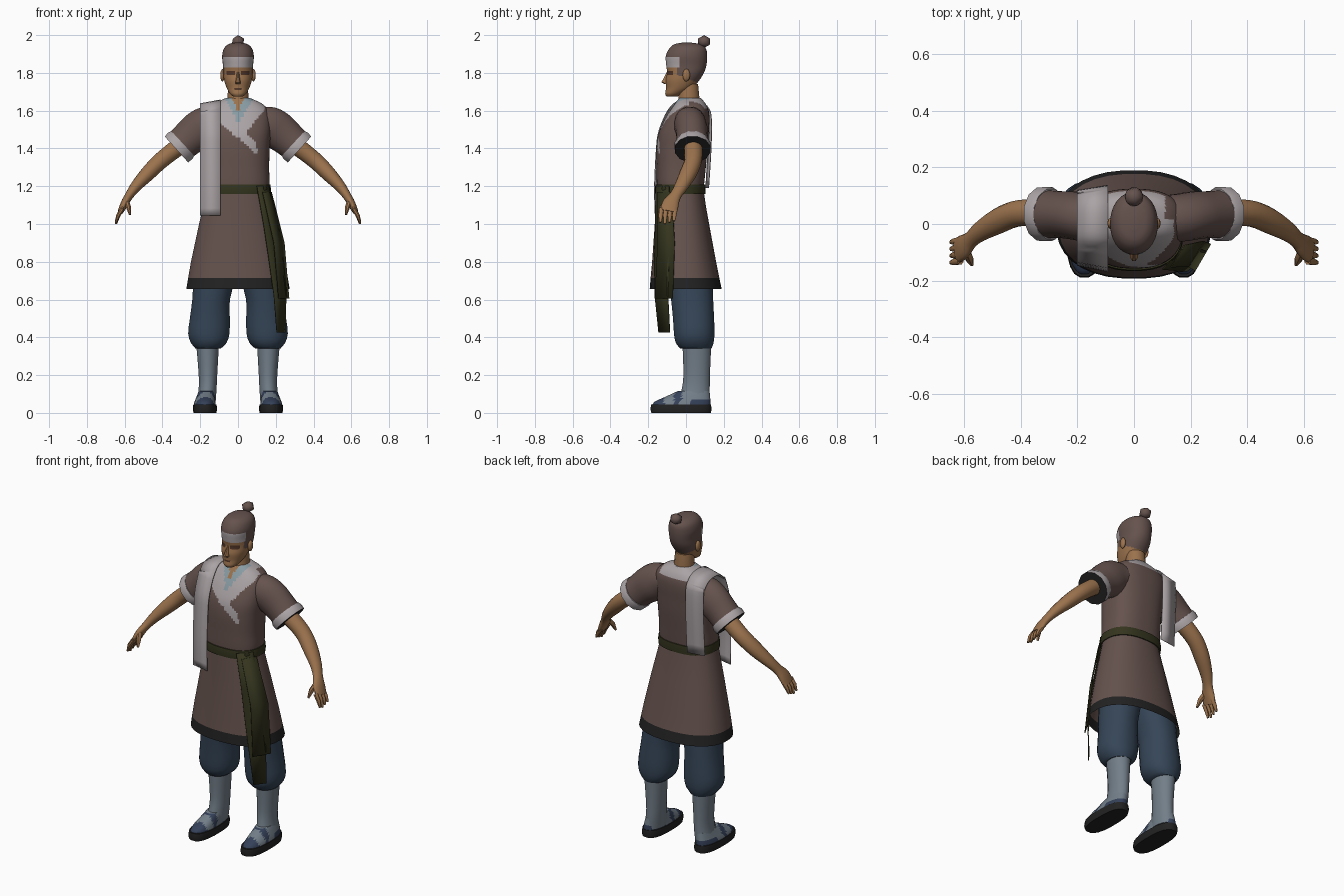
import bpy, bmesh, math
from mathutils import Vector

if "Cube" in bpy.data.objects:
    bpy.data.objects.remove(bpy.data.objects["Cube"], do_unlink=True)


def material(name, *rgb):
    mat = bpy.data.materials.new(name)
    mat.use_nodes = True
    colour = (*rgb, 1)
    mat.diffuse_color = colour
    bsdf = next(n for n in mat.node_tree.nodes if n.type == 'BSDF_PRINCIPLED')
    bsdf.inputs["Base Color"].default_value = colour
    bsdf.inputs["Roughness"].default_value = 0.9
    return mat


BROWN = material("brown cloth", .13, .085, .075)
SKIN = material("tan skin", .33, .17, .075)
LIGHT = material("light grey cloth", .41, .37, .38)
BLUE = material("blue grey collar", .25, .33, .37)
OLIVE = material("olive sash", .034, .034, .013)
BLACK = material("black trim", .016, .016, .016)
NAVY = material("navy trousers", .036, .06, .096)
SOCK = material("grey sock", .17, .21, .25)
SHOE = material("blue shoe", .035, .052, .1)
DARK = material("dark brow", .08, .035, .02)


def finish(name, bm, mats, rule=None, angle=45):
    """Turn a bmesh into a smooth shaded object coloured by a face rule."""
    bm.normal_update()
    if rule:
        for f in bm.faces:
            f.material_index = mats.index(rule(f.calc_center_median(), f.normal))
    mesh = bpy.data.meshes.new(name)
    bm.to_mesh(mesh)
    bm.free()
    for m in mats:
        mesh.materials.append(m)
    ob = bpy.data.objects.new(name, mesh)
    bpy.context.collection.objects.link(ob)
    bpy.ops.object.select_all(action='DESELECT')
    ob.select_set(True)
    bpy.context.view_layer.objects.active = ob
    bpy.ops.object.shade_smooth_by_angle(angle=math.radians(angle))
    return ob


def refine(rings, steps):
    """Smoothly interpolate between rings."""
    out = []
    last = len(rings) - 1
    for i in range(last):
        quad = [rings[min(max(i + k, 0), last)] for k in (-1, 0, 1, 2)]
        for s in range(steps):
            t = s / steps
            out.append(tuple(
                b + t * ((c - a) + t * ((2 * a - 5 * b + 4 * c - d) + t * (3 * (b - c) + d - a))) / 2
                for a, b, c, d in zip(*quad)))
    return out + [rings[-1]]


def loft(name, rings, mats, rule=None, n=16, power=2, level=True, caps=True, side=1):
    """Skin rings of (x, y, z, half width, half depth); level keeps them flat."""
    bm = bmesh.new()
    loops = []
    centres = [Vector((r[0] * side, r[1], r[2])) for r in rings]
    for i, r in enumerate(rings):
        t = Vector((0, 0, 1))
        if not level:
            t = (centres[min(i + 1, len(rings) - 1)] - centres[max(i - 1, 0)]).normalized()
        v = (Vector((0, 1, 0)) - t * t.y).normalized()
        u = v.cross(t)
        loop = []
        for j in range(n):
            a = 2 * math.pi * (j + .5) / n
            c, s = math.cos(a), math.sin(a)
            pu = math.copysign(abs(c) ** (2 / power), c) * r[3]
            pv = math.copysign(abs(s) ** (2 / power), s) * r[4]
            loop.append(bm.verts.new(centres[i] + u * pu + v * pv))
        loops.append(loop)
    for low, high in zip(loops, loops[1:]):
        for j in range(n):
            k = (j + 1) % n
            bm.faces.new((low[j], low[k], high[k], high[j]))
    if caps:
        bm.faces.new(loops[0][::-1])
        bm.faces.new(loops[-1])
    return finish(name, bm, mats, rule)


def span(z, front, back, inner, outer):
    """Level ring from its extents."""
    return ((inner + outer) / 2, (front + back) / 2, z, (outer - inner) / 2, (back - front) / 2)


def sym(z, front, back, half):
    return span(z, front, back, -half, half)


def ribbon(name, rows, mat):
    """Thin cloth strip from pairs of edge points."""
    bm = bmesh.new()
    pairs = [[bm.verts.new(p) for p in row] for row in rows]
    for (a, b), (c, d) in zip(pairs, pairs[1:]):
        bm.faces.new((a, b, d, c))
    ob = finish(name, bm, [mat])
    mod = ob.modifiers.new("thickness", 'SOLIDIFY')
    mod.thickness, mod.offset = .004, 0
    return ob


def ball(name, centre, scale, mat, detail=2):
    bm = bmesh.new()
    bmesh.ops.create_icosphere(bm, subdivisions=detail, radius=1)
    bmesh.ops.scale(bm, vec=scale, verts=bm.verts)
    bmesh.ops.translate(bm, vec=centre, verts=bm.verts)
    return finish(name, bm, [mat])


# Head with hair, forehead band and brows
def head_rule(c, n):
    x, y, z = abs(c.x), c.y, c.z
    if y < -.035 and 1.828 < z < 1.882:
        return LIGHT
    if z > 1.88 or (y > -.045 and z > 1.79 - .4 * (y + .045)):
        return BROWN
    eye = .014 < x < .058 and 1.79 < z < 1.81
    mouth = x < .022 and 1.711 < z < 1.718
    return DARK if y < -.05 and (eye or mouth) else SKIN


head = [sym(1.675, -.103, -.045, .026), sym(1.69, -.11, -.015, .043), sym(1.72, -.106, .035, .06),
        sym(1.76, -.108, .07, .073), sym(1.8, -.1, .095, .079), sym(1.84, -.105, .108, .08),
        sym(1.89, -.107, .112, .084), sym(1.93, -.088, .105, .074), sym(1.952, -.06, .075, .05),
        sym(1.96, -.02, .03, .015)]
loft("head", refine(head, 7), [SKIN, BROWN, LIGHT, DARK], head_rule, n=48, power=2.1)
loft("nose", [sym(1.742, -.118, -.09, .014), sym(1.75, -.132, -.09, .015),
              sym(1.78, -.115, -.09, .009), sym(1.805, -.102, -.085, .006)], [SKIN], n=8)
ball("hair_bun", (0, .096, 1.966), (.037, .038, .034), BROWN, 1)
loft("hair_tie", [(0, .07, 1.93, .02, .02), (0, .085, 1.95, .018, .018)], [BROWN], n=8)
loft("neck", [sym(1.56, -.06, .07, .06), sym(1.64, -.042, .075, .058), sym(1.74, -.04, .065, .053)], [SKIN])


# Tunic top with crossed lapels
def tunic_rule(c, n):
    x, y, z = c
    if y > .02:
        return LIGHT if z > 1.61 and abs(x) < .11 else BROWN
    if abs(x) < .5 * (z - 1.6):
        return SKIN
    if abs(x - .005) < .58 * (z - 1.535):
        return BLUE
    lapel = 1.475 - .85 * (x - .01)
    if 0 < x < .14 and z > 1.48 + 1.26 * (x - .04):
        return LIGHT
    if -.2 < x < .1 and (abs(z - lapel) < .03 or (x <= 0 and z > lapel)):
        return LIGHT
    return BROWN


tunic = [sym(1.16, -.15, .09, .16), sym(1.22, -.155, .097, .167), sym(1.3, -.156, .105, .165),
         sym(1.4, -.156, .115, .168), sym(1.48, -.145, .12, .174), sym(1.55, -.115, .124, .175),
         sym(1.6, -.085, .12, .163), sym(1.635, -.06, .105, .13), sym(1.66, -.042, .085, .08),
         sym(1.668, -.035, .078, .062)]
loft("tunic_top", refine(tunic, 7), [BROWN, LIGHT, BLUE, SKIN], tunic_rule, n=80, power=2.5)

# Skirt with dark hem, and belt
skirt = [sym(.655, -.193, .19, .275), sym(.715, -.188, .177, .265), sym(.8, -.18, .16, .25),
         sym(1, -.166, .123, .207), sym(1.1, -.16, .105, .183), sym(1.18, -.156, .094, .164)]
loft("skirt", skirt, [BROWN, BLACK], lambda c, n: BLACK if c.z < .71 else BROWN,
     n=32, power=2.3, caps=False)
loft("belt", [sym(1.16, -.163, .103, .174), sym(1.185, -.166, .105, .175), sym(1.21, -.162, .103, .172)],
     [OLIVE], n=32, power=2.4)

# Hanging sash ends: inner x, y, outer x, y, height
long_end = [(.1, -.16, .165, -.09, 1.2), (.135, -.163, .2, -.085, 1), (.165, -.168, .24, -.09, .8),
            (.19, -.165, .255, -.095, .62), (.205, -.145, .25, -.085, .425)]
short_end = [(.13, -.152, .177, -.075, 1.17), (.19, -.15, .245, -.06, .9), (.215, -.165, .27, -.07, .605)]
for name, rows in (("sash_long_end", long_end), ("sash_short_end", short_end)):
    ribbon(name, [((a, b, z), (c, d, z)) for a, b, c, d, z in rows], OLIVE)

# Scarf draped over the right shoulder
drape = [(-.163, 1.045), (-.167, 1.2), (-.157, 1.4), (-.147, 1.48), (-.12, 1.555), (-.09, 1.61),
         (-.05, 1.647), (.02, 1.657), (.08, 1.647), (.122, 1.61), (.135, 1.55), (.133, 1.4), (.12, 1.19)]
ribbon("shoulder_scarf", [((-.2, y * .87, z - (.02 if z > 1.6 else 0)), (-.092, y, z))
                          for y, z in refine(drape, 3)], LIGHT)


# Foot upper: toe, strap and heel are blue, the rest shows the sock
def foot_rule(c, n):
    strap = -.06 < c.y < -.025
    heel = c.y > .02 and c.z < .07
    return SHOE if c.y < -.115 or strap or heel else SOCK


for side, label in ((1, "left"), (-1, "right")):
    # Sleeve, cuff and arm
    sleeve = [(.09, .02, 1.55, .075, .08), (.16, .022, 1.525, .1, .085), (.21, .03, 1.495, .103, .085),
              (.26, .033, 1.455, .095, .083), (.31, .035, 1.41, .088, .087)]
    loft(label + "_sleeve", refine(sleeve, 3), [BROWN], n=20, level=False, side=side)
    axis = Vector((.74 * side, 0, -.67))
    loft(label + "_cuff", [(.292, .035, 1.426, .092, .091), (.305, .035, 1.414, .098, .098),
                           (.326, .035, 1.395, .096, .097)], [LIGHT, BLACK],
         lambda c, n: BLACK if n.dot(axis) > .9 else LIGHT, n=12, level=False, side=side)
    arm = [(.28, .035, 1.435, .05, .05), (.36, .04, 1.375, .046, .048), (.42, .035, 1.325, .044, .046),
           (.48, .01, 1.265, .04, .045), (.54, -.025, 1.2, .03, .036), (.575, -.055, 1.152, .023, .031),
           (.6, -.08, 1.11, .021, .044), (.622, -.093, 1.065, .015, .046)]
    loft(label + "_arm", refine(arm, 3), [SKIN], level=False, side=side)

    # Fingers and thumb
    for i in range(4):
        y = -.13 + .024 * i
        tip = 1 + .008 * abs(i - 1)
        loft(f"{label}_finger_{i + 1}", [(.612, y, 1.08, .013, .013), (.634, y - .004, 1.045, .012, .012),
                                         (.646, y - .006, tip, .006, .007)],
             [SKIN], n=8, level=False, side=side)
    loft(label + "_thumb", [(.592, -.095, 1.125, .015, .016), (.58, -.125, 1.09, .014, .014),
                            (.572, -.143, 1.05, .006, .007)], [SKIN], n=8, level=False, side=side)
    ball(label + "_ear", (.082 * side, .002, 1.788), (.012, .02, .034), SKIN)

    # Trouser leg, sock and shoe
    leg = [span(.34, -.03, .135, .092, .225), span(.37, -.055, .147, .06, .25),
           span(.42, -.065, .152, .044, .265), span(.5, -.07, .15, .042, .256),
           span(.6, -.08, .145, .042, .243), span(.72, -.09, .14, .012, .235), span(.85, -.09, .12, .0, .21)]
    loft(label + "_trouser_leg", refine(leg, 2), [NAVY], n=20, power=2.2, side=side)
    sock = [span(.05, -.04, .125, .118, .222), span(.12, -.025, .127, .113, .21),
            span(.2, -.015, .128, .109, .209), span(.36, -.02, .135, .1, .222)]
    loft(label + "_sock", refine(sock, 3), [SOCK], n=16, side=side)
    upper = [span(.035, -.182, .13, .116, .236), span(.06, -.165, .13, .12, .23),
             span(.085, -.11, .128, .122, .22), span(.115, -.045, .125, .125, .208)]
    loft(label + "_shoe_upper", refine(upper, 4), [SHOE, SOCK], foot_rule, n=40, power=2.3, side=side)
    loft(label + "_shoe_sole", [span(0, -.185, .133, .114, .236), span(.02, -.19, .137, .11, .24),
                                span(.045, -.186, .134, .113, .237)], [BLACK], n=20, power=2.6, side=side)
